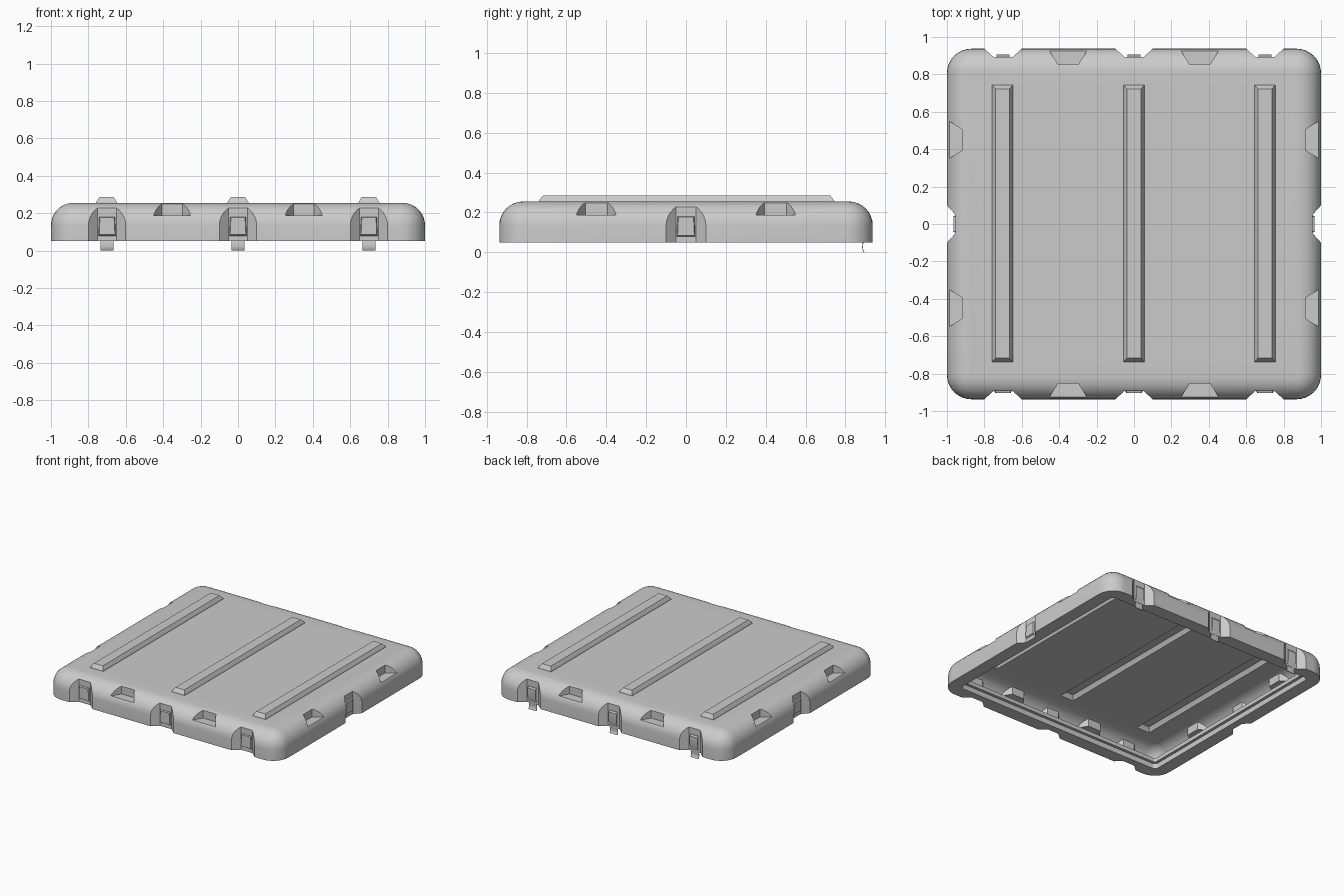
import bpy, bmesh, math

if "Cube" in bpy.data.objects:
    bpy.data.objects.remove(bpy.data.objects["Cube"])

HX, HY = 1.0, 0.937          # half sizes of the lid
Z0, Z1, R = 0.05, 0.255, 0.12


def loft(bm, loops, cap=True):
    rings = [[bm.verts.new(p) for p in loop] for loop in loops]
    n = len(rings[0])
    for a, b in zip(rings, rings[1:]):
        for i in range(n):
            bm.faces.new((a[i], a[(i + 1) % n], b[(i + 1) % n], b[i]))
    if cap:
        bm.faces.new(rings[0][::-1])
        bm.faces.new(rings[-1])


def make(name, bm):
    bmesh.ops.recalc_face_normals(bm, faces=bm.faces)
    me = bpy.data.meshes.new(name)
    bm.to_mesh(me)
    bm.free()
    ob = bpy.data.objects.new(name, me)
    bpy.context.collection.objects.link(ob)
    return ob


def smooth(ob, deg=35):
    bpy.ops.object.select_all(action='DESELECT')
    ob.select_set(True)
    bpy.context.view_layer.objects.active = ob
    bpy.ops.object.shade_smooth_by_angle(angle=math.radians(deg))


def rounded(inset, z, n=8):
    r = max(0.13 - inset, 0.012)
    pts = []
    for q, (sx, sy) in enumerate([(1, 1), (-1, 1), (-1, -1), (1, -1)]):
        for k in range(n + 1):
            a = math.pi / 2 * (q + k / n)
            pts.append((sx * (HX - inset - r) + r * math.cos(a),
                        sy * (HY - inset - r) + r * math.sin(a), z))
    return pts


def on_side(side, u, d, z):
    """u runs along the edge, d is depth inward from the outer face."""
    return {'front': (u, -HY + d, z), 'back': (u, HY - d, z),
            'right': (HX - d, u, z), 'left': (-HX + d, u, z)}[side]


def trapezoid(bm, side, u, d0, h0, d1, h1, za, zb):
    plan = [(u - h0, d0), (u + h0, d0), (u + h1, d1), (u - h1, d1)]
    loft(bm, [[on_side(side, a, d, z) for a, d in plan] for z in (za, zb)])


# lid shell: lip cap, lip steps, bottom rim, wall, rounded shoulder, top
bm = bmesh.new()
loops = [rounded(0.122, 0.12), rounded(0.122, 0.09), rounded(0.10, 0.09),
         rounded(0.10, Z0), rounded(0, Z0)]
for k in range(9):
    a = math.pi / 2 * k / 8
    loops.append(rounded(R * (1 - math.cos(a)), Z1 - R + R * math.sin(a)))
loft(bm, loops)
lid = make("lid_shell", bm)

# ribs to merge into the top
bm = bmesh.new()
for x in (-0.703, 0, 0.7):
    loft(bm, [[(x + sx * h, 0.003 + sy * l, z) for sx, sy in
               ((-1, -1), (1, -1), (1, 1), (-1, 1))]
              for h, l, z in ((0.056, 0.741, 0.235), (0.056, 0.741, 0.257),
                              (0.052, 0.737, 0.264), (0.038, 0.72, 0.286))])
ribs = make("top_ribs_helper", bm)

# latch recesses and shoulder pockets
latches = [(s, u) for s in ('front', 'back') for u in (-0.7, 0, 0.7)]
latches += [('left', 0), ('right', 0)]
pockets = [(s, u) for s in ('front', 'back') for u in (-0.352, 0.352)]
pockets += [(s, u) for s in ('left', 'right') for u in (-0.45, 0.45)]
bm = bmesh.new()
for s, u in latches:
    trapezoid(bm, s, u, -0.02, 0.122, 0.045, 0.05, -0.05, 0.4)
for s, u in pockets:
    trapezoid(bm, s, u, -0.02, 0.12, 0.083, 0.055, 0.188, 0.4)
cuts = make("recess_cutter", bm)

for helper, op in ((ribs, 'UNION'), (cuts, 'DIFFERENCE')):
    m = lid.modifiers.new(op, 'BOOLEAN')
    m.operation, m.object, m.solver = op, helper, 'EXACT'
bpy.context.view_layer.update()
dg = bpy.context.evaluated_depsgraph_get()
result = bpy.data.meshes.new_from_object(lid.evaluated_get(dg))
lid.modifiers.clear()
lid.data = result
for helper in (ribs, cuts):
    bpy.data.objects.remove(helper)

# open the underside so the shell is hollow
bm = bmesh.new()
bm.from_mesh(lid.data)
cap = [f for f in bm.faces if all(abs(v.co.z - 0.12) < 1e-4 for v in f.verts)]
bmesh.ops.delete(bm, geom=cap, context='FACES_ONLY')
bm.to_mesh(lid.data)
bm.free()
smooth(lid)

# catch plates in the front and side recesses, hinge straps at the back
strap = [(0.040, 0.178), (0.032, 0.168), (0.032, 0.10), (0.040, 0.075),
         (0.047, 0.05), (0.049, 0.025), (0.047, 0.01), (0.041, 0.0)]
for s, u in latches:
    bm = bmesh.new()
    if s == 'back':
        t = 0.004
        outline = strap + [(d + t, z) for d, z in reversed(strap)]
        left = [bm.verts.new(on_side(s, u - 0.034, d, z)) for d, z in outline]
        right = [bm.verts.new(on_side(s, u + 0.034, d, z)) for d, z in outline]
        n, k = len(outline), len(strap)
        for i in range(n):
            j = (i + 1) % n
            bm.faces.new((left[i], left[j], right[j], right[i]))
        for side in (left, right):
            for i in range(k - 1):
                bm.faces.new((side[i], side[i + 1],
                              side[n - 2 - i], side[n - 1 - i]))
        name = "hinge_strap"
    else:
        rings = []
        for d, h, za, zb in ((0.046, 0.047, 0.078, 0.18),
                             (0.034, 0.042, 0.085, 0.176)):
            rings.append([on_side(s, u + a * h, d, z) for a, z in
                          ((-1, za), (1, za), (0.9, zb), (-0.9, zb))])
        loft(bm, rings)
        name = "catch_plate"
    smooth(make(name, bm))
